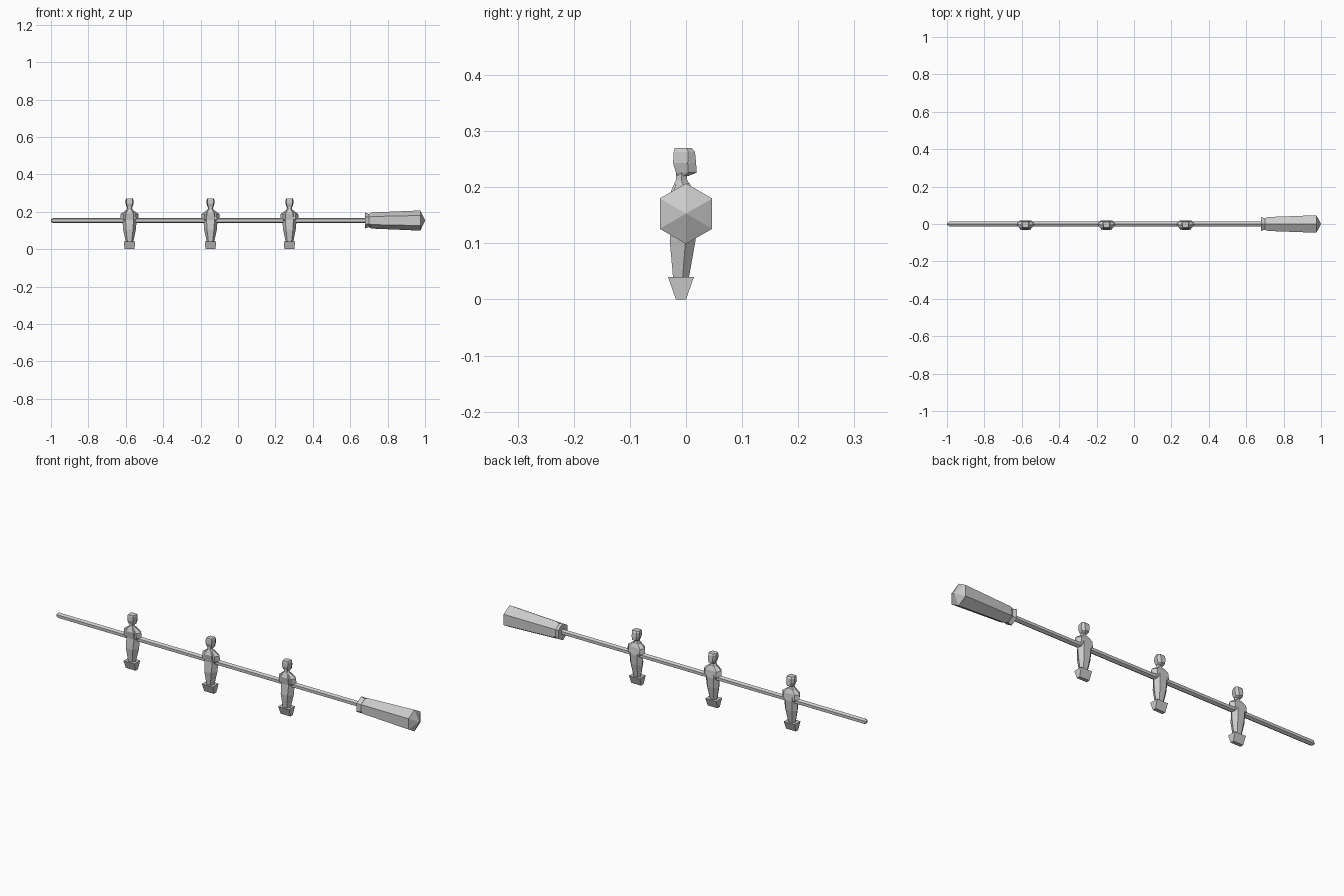
import bpy, bmesh
from math import sin, cos, pi

if "Cube" in bpy.data.objects:
    bpy.data.objects.remove(bpy.data.objects["Cube"])

AXIS_Z = 0.153


def loft(name, rings):
    """Skin a stack of equal-length point rings and cap both ends."""
    bm = bmesh.new()
    loops = [[bm.verts.new(p) for p in ring] for ring in rings]
    n = len(loops[0])
    for a, b in zip(loops, loops[1:]):
        for i in range(n):
            j = (i + 1) % n
            bm.faces.new((a[i], a[j], b[j], b[i]))
    bm.faces.new(loops[0][::-1])
    bm.faces.new(loops[-1])
    bmesh.ops.remove_doubles(bm, verts=bm.verts, dist=1e-5)
    bmesh.ops.recalc_face_normals(bm, faces=bm.faces)
    mesh = bpy.data.meshes.new(name)
    bm.to_mesh(mesh)
    bm.free()
    obj = bpy.data.objects.new(name, mesh)
    bpy.context.collection.objects.link(obj)
    return obj


def hex_bar(name, profile):
    """Six-sided turned bar along x, from (x, radius) pairs."""
    return loft(name, [[(x, r * sin(i * pi / 3), AXIS_Z + r * cos(i * pi / 3))
                        for i in range(6)] for x, r in profile])


def section(cx, z, w, front, mid, back, f=0.55, b=0.5):
    """Six-sided body section: front edge, side corners, back edge."""
    return [(cx - f * w, front, z), (cx + f * w, front, z), (cx + w, mid, z),
            (cx + b * w, back, z), (cx - b * w, back, z), (cx - w, mid, z)]


def box_ring(cx, z, w, front, back):
    return [(cx - w, front, z), (cx + w, front, z), (cx + w, back, z), (cx - w, back, z)]


# Rod and handle
hex_bar("rod", [(-1.0, 0.006), (-0.988, 0.014), (0.70, 0.014)])
hex_bar("handle", [(0.68, 0.014), (0.68, 0.042), (0.70, 0.035), (0.715, 0.043),
                   (0.975, 0.054), (1.0, 0.001)])

for k, cx in enumerate((-0.58, -0.147, 0.275), 1):
    # Wedge-shaped foot
    loft(f"foot_{k}", [box_ring(cx, 0.0, 0.027, -0.018, 0.0),
                       box_ring(cx, 0.04, 0.030, -0.032, 0.014)])
    # Legs, torso and neck
    body = [(0.038, 0.020, -0.023, -0.006, 0.005),
            (0.105, 0.034, -0.029, -0.001, 0.017),
            (0.155, 0.038, -0.023, 0.000, 0.020),
            (0.190, 0.036, -0.028, -0.003, 0.014),
            (0.213, 0.015, -0.018, -0.008, 0.002),
            (0.230, 0.013, -0.018, -0.008, 0.002)]
    loft(f"body_{k}", [section(cx, *row) for row in body])
    # Shoulders and upper arms
    arms = [(0.148, 0.036, -0.014, 0.000, 0.014),
            (0.162, 0.048, -0.021, 0.000, 0.018),
            (0.188, 0.047, -0.023, -0.002, 0.015),
            (0.208, 0.020, -0.018, -0.006, 0.006)]
    loft(f"shoulders_{k}", [section(cx, *row, f=0.7, b=0.65) for row in arms])
    # Head
    head = [(0.220, 0.012, -0.015, -0.004, 0.004),
            (0.226, 0.016, -0.018, 0.004, 0.019),
            (0.243, 0.021, -0.023, 0.003, 0.018),
            (0.263, 0.021, -0.022, 0.004, 0.016),
            (0.270, 0.018, -0.020, 0.001, 0.010)]
    loft(f"head_{k}", [section(cx, *row, f=0.75, b=0.6) for row in head])
